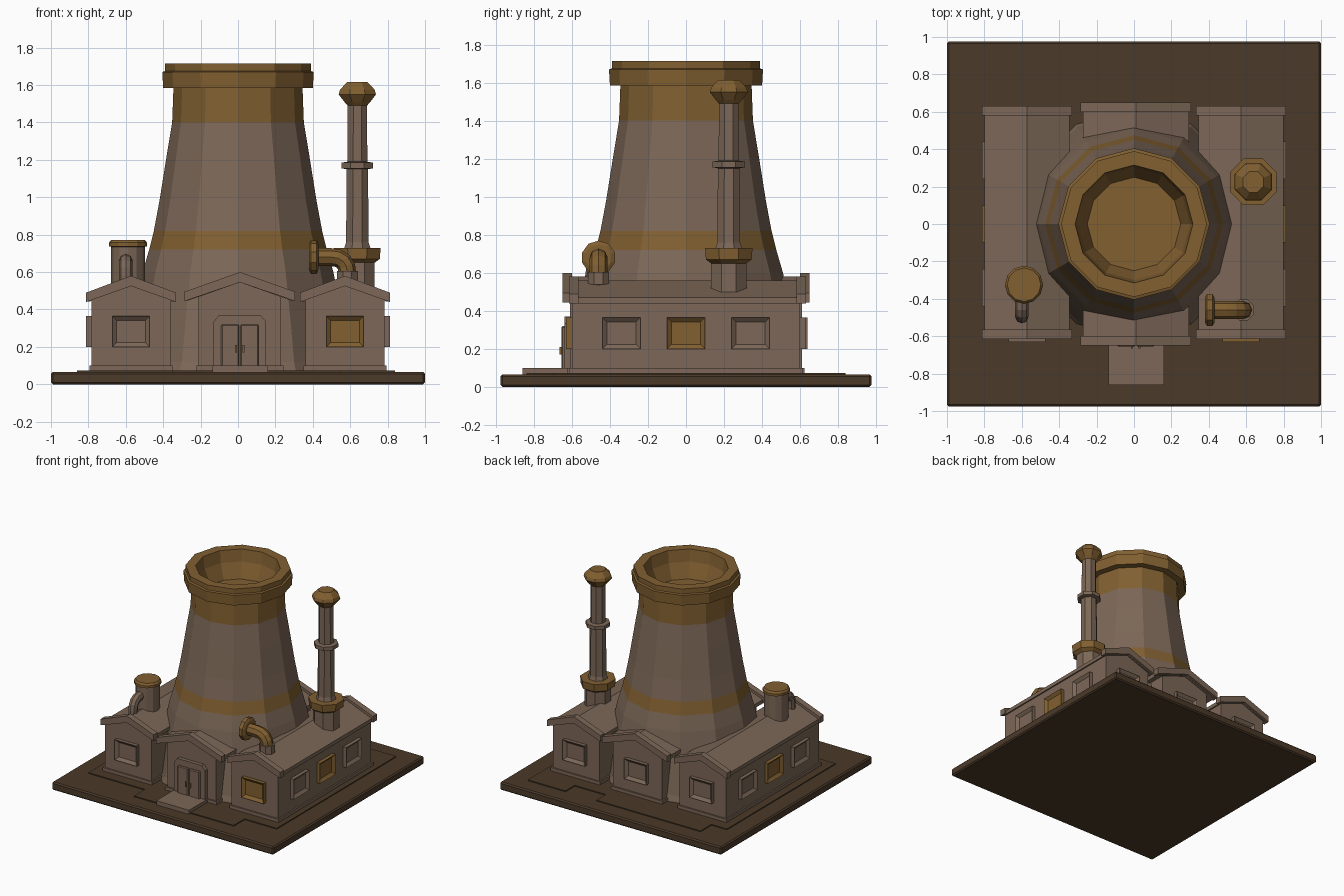
import bpy, bmesh
from math import pi, cos, sin
from mathutils import Vector, Matrix

if "Cube" in bpy.data.objects:
    bpy.data.objects.remove(bpy.data.objects["Cube"])


def mat(name, r, g, b):
    m = bpy.data.materials.new(name)
    m.diffuse_color = (r, g, b, 1)
    m.use_nodes = True
    m.node_tree.nodes["Principled BSDF"].inputs["Base Color"].default_value = m.diffuse_color
    return m


DARK = mat("dark_ground", 0.07, 0.042, 0.022)
STONE = mat("weathered_stone", 0.20, 0.135, 0.095)
RUST = mat("rust", 0.22, 0.115, 0.03)


def finish(name, bm, mats, M=None):
    bmesh.ops.recalc_face_normals(bm, faces=bm.faces[:])
    me = bpy.data.meshes.new(name)
    bm.to_mesh(me)
    bm.free()
    for m in mats:
        me.materials.append(m)
    ob = bpy.data.objects.new(name, me)
    bpy.context.collection.objects.link(ob)
    if M:
        ob.matrix_world = M
    return ob


def bevel(ob, w):
    b = ob.modifiers.new("edge", 'BEVEL')
    b.width, b.segments = w, 1


def box(name, x0, x1, y0, y1, z0, z1, m, w=0):
    bm = bmesh.new()
    bmesh.ops.create_cube(bm, size=1)
    for v in bm.verts:
        v.co = Vector((x0 if v.co.x < 0 else x1, y0 if v.co.y < 0 else y1, z0 if v.co.z < 0 else z1))
    ob = finish(name, bm, [m])
    if w:
        bevel(ob, w)
    return ob


def extrude(name, pts, vec, m, M=None):
    """Extrude a closed outline of 3D points along vec."""
    bm = bmesh.new()
    f = bm.faces.new([bm.verts.new(p) for p in pts])
    r = bmesh.ops.extrude_face_region(bm, geom=[f])
    for g in r["geom"]:
        if isinstance(g, bmesh.types.BMVert):
            g.co += Vector(vec)
    bm.normal_update()
    return finish(name, bm, [m], M)


def lathe(name, prof, n, loc, mats, pick=lambda i: 0, off=0.0, M=None):
    """Revolve (radius, z) points; ends are capped."""
    bm = bmesh.new()
    rings = [[bm.verts.new((r * cos(off + 2 * pi * k / n), r * sin(off + 2 * pi * k / n), z))
              for k in range(n)] for r, z in prof]
    for i in range(len(rings) - 1):
        a, b = rings[i], rings[i + 1]
        for k in range(n):
            j = (k + 1) % n
            bm.faces.new((a[k], a[j], b[j], b[k])).material_index = pick(i)
    bm.faces.new(rings[0][::-1])
    bm.faces.new(rings[-1]).material_index = pick(len(rings) - 2)
    return finish(name, bm, mats, Matrix.Translation(loc) @ (M or Matrix()))


def pipe(name, start, corner, end, r, bend, m):
    """Tube with one rounded elbow."""
    s, c, e = map(Vector, (start, corner, end))
    a, b = c + (s - c).normalized() * bend, c + (e - c).normalized() * bend
    pts = [s] + [a * (1 - t)**2 + c * 2 * t * (1 - t) + b * t * t for t in (0, .25, .5, .75, 1)] + [e]
    side = (c - s).cross(e - c).normalized()
    bm, rings = bmesh.new(), []
    for i, p in enumerate(pts):
        d = (pts[min(i + 1, 6)] - pts[max(i - 1, 0)]).normalized()
        up = d.cross(side)
        rings.append([bm.verts.new(p + r * (side * cos(k * pi / 4) + up * sin(k * pi / 4))) for k in range(8)])
    for p, q in zip(rings, rings[1:]):
        for k in range(8):
            bm.faces.new((p[k], p[(k + 1) % 8], q[(k + 1) % 8], q[k]))
    bm.faces.new(rings[0])
    bm.faces.new(rings[-1])
    return finish(name, bm, [m])


def window(name, x, y, rot, m):
    """Framed window with a sunken pane, facing local -y."""
    bm = bmesh.new()
    bmesh.ops.create_cube(bm, size=1, matrix=Matrix.Diagonal((0.2, 0.06, 0.165, 1)))
    bm.normal_update()
    f = min(bm.faces, key=lambda q: q.calc_center_median().y)
    bmesh.ops.inset_region(bm, faces=[f], thickness=0.033)
    bmesh.ops.translate(bm, verts=f.verts[:], vec=(0, 0.02, 0))
    return finish(name, bm, [m], Matrix.Translation((x, y, 0.283)) @ Matrix.Rotation(rot, 4, 'Z'))


# ground slab and thin paving
box("ground_slab", -1, 1, -0.975, 0.975, 0, 0.066, DARK, 0.01)
paving = [(-.72, .84), (.22, .84), (.22, .72), (.5, .72), (.5, .84), (.84, .84), (.84, -.7), (.55, -.7),
          (.55, -.84), (-.35, -.84), (-.35, -.7), (-.86, -.7), (-.86, .7), (-.72, .7)]
extrude("paving", [(x, y, 0.06) for x, y in paving], (0, 0, 0.014), DARK)


# gabled halls
def hall(name, cx, hw, rw, y0, y1, ry0, ry1, eave, peak):
    walls = [(cx - hw, .06), (cx + hw, .06), (cx + hw, eave - .02), (cx, peak - .04), (cx - hw, eave - .02)]
    extrude(name + "_walls", [(x, y0, z) for x, z in walls], (0, y1 - y0, 0), STONE)
    box(name + "_plinth", cx - hw - .012, cx + hw + .012, y0 - .012, y1 + .012, .06, .1, STONE)

    def roof(part, a, b, lift, w):
        p = [(cx - w, eave - .05), (cx, peak - .055), (cx + w, eave - .05),
             (cx + w, eave + lift), (cx, peak + lift), (cx - w, eave + lift)]
        extrude(name + part, [(x, a, z) for x, z in p], (0, b - a, 0), STONE)
    roof("_roof", ry0 + .02, ry1 - .02, -.02, rw - .012)
    roof("_front_gable_trim", ry0, ry0 + .05, 0, rw)
    roof("_back_gable_trim", ry1 - .05, ry1, 0, rw)


hall("centre_hall", 0.01, 0.22, 0.295, -0.61, 0.61, -0.65, 0.65, 0.495, 0.6)
for s, side in ((-1, "left"), (1, "right")):
    cx = s * 0.572
    hall(side + "_wing", cx, 0.21, 0.24, -0.6, 0.6, -0.615, 0.63, 0.49, 0.58)
    window(side + "_front_window", cx, -0.6, 0, RUST if s > 0 else STONE)
    window(side + "_back_window", cx, 0.6, pi, STONE)
    for i, y in enumerate((-0.34, 0, 0.34)):
        window(f"{side}_side_window_{i}", s * 0.782, y, s * pi / 2, RUST if i == 1 else STONE)
window("centre_back_window", 0.01, 0.61, pi, STONE)

# entrance: chamfered surround, two door leaves, handles, step
frame = [(-.13, .07), (.15, .07), (.15, .335), (.12, .37), (-.1, .37), (-.13, .335)]
extrude("door_surround", [(x, -0.64, z) for x, z in frame], (0, 0.05, 0), STONE)
for s, side in ((-1, "left"), (1, "right")):
    a, b = sorted((0.01 + s * 0.004, 0.01 + s * 0.1))
    box(side + "_door", a, b, -0.655, -0.62, 0.09, 0.32, STONE, 0.006)
    box(side + "_door_handle", .01 + s * .02 - .005, .01 + s * .02 + .005, -.665, -.65, .17, .21, RUST)
box("door_step", -0.135, 0.16, -0.86, -0.61, 0.06, 0.1, STONE)

# cooling tower with rim and sunken mouth
tower = [(.62, .06), (.6, .12), (.56, .35), (.51, .6), (.475, .72), (.45, .82), (.42, .98), (.385, 1.2),
         (.352, 1.4), (.345, 1.585), (.40, 1.585), (.405, 1.67), (.39, 1.675), (.39, 1.715),
         (.315, 1.715), (.30, 1.62), (.25, 1.5)]
lathe("cooling_tower", tower, 12, (0, 0, 0), [STONE, RUST], lambda i: 1 if i == 4 or i >= 8 else 0)

# tall chimney stack
stack = [(.1, .5), (.1, .65), (.13, .67), (.135, .73), (.075, .73), (.065, .76), (.062, 1.15), (.092, 1.155),
         (.092, 1.185), (.058, 1.19), (.056, 1.49), (.075, 1.51), (.108, 1.55), (.1, 1.575), (.06, 1.615)]
lathe("chimney_stack", stack, 8, (0.638, 0.225, 0), [STONE, RUST], lambda i: 1 if i in (1, 2, 3) or i > 9 else 0, pi / 8)

# roof vent drum with its elbow pipe
drum = [(.09, .48), (.09, .735), (.102, .738), (.102, .757), (.09, .772)]
lathe("vent_drum", drum, 12, (-0.588, -0.325, 0), [STONE, RUST], lambda i: 1 if i else 0)
pipe("vent_elbow", (-.6, -.36, .66), (-.6, -.495, .66), (-.6, -.495, .5), .036, .08, STONE)

# flanged elbow pipe on the right wing
lathe("pipe_flange", [(.07, -.025), (.09, -.015), (.09, .015), (.07, .025)], 10, (0.405, -0.46, 0.68),
      [RUST], M=Matrix.Rotation(pi / 2, 4, 'Y'))
pipe("roof_pipe", (.39, -.46, .68), (.585, -.46, .68), (.585, -.46, .5), .048, .09, RUST)
lathe("pipe_collar", [(.06, .54), (.06, .605)], 8, (.585, -.46, 0), [STONE], off=pi / 8)
